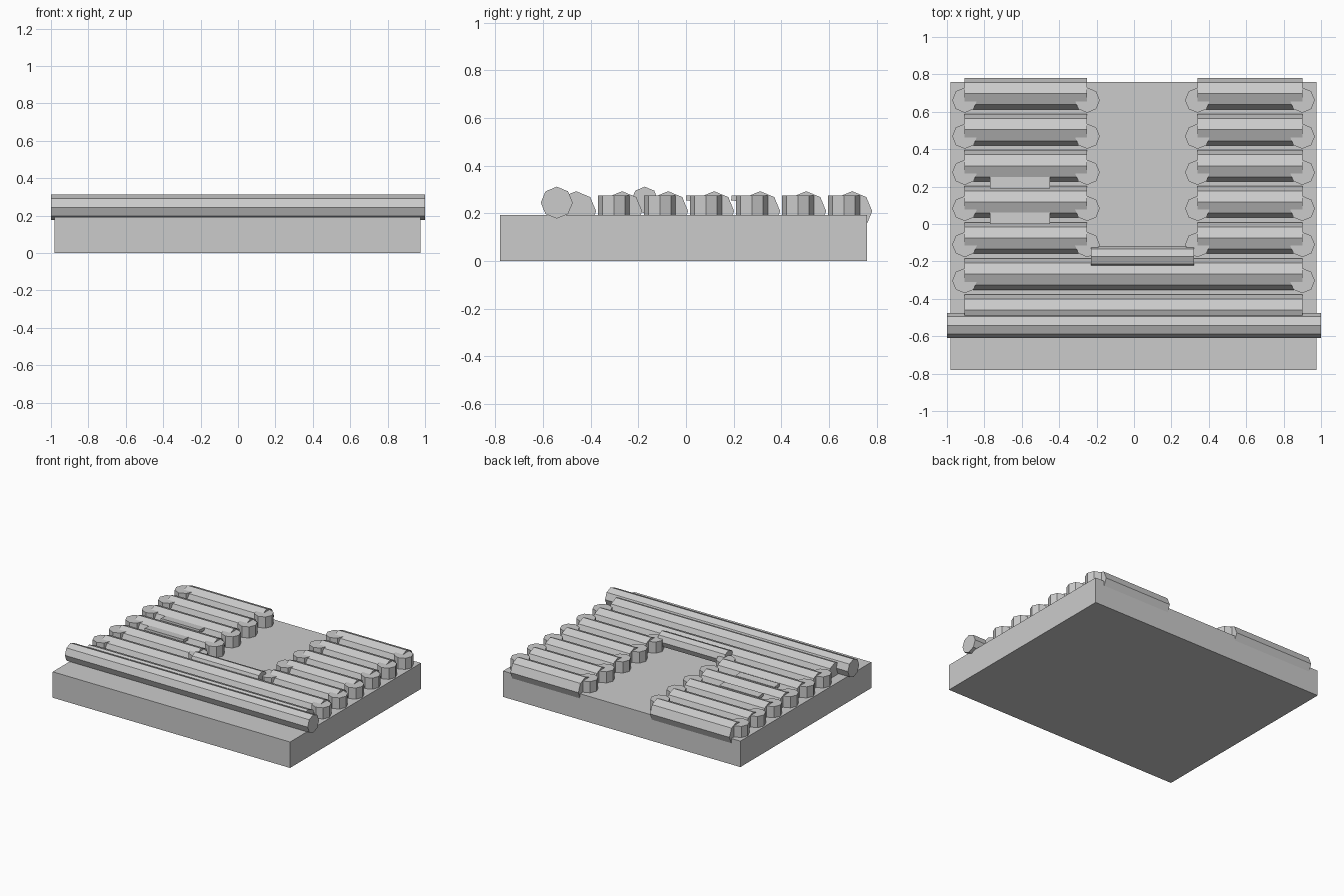
import bpy
import math
from mathutils import Matrix

default = bpy.data.objects.get("Cube")
if default:
    bpy.data.objects.remove(default, do_unlink=True)

GREY = (0.6, 0.6, 0.6, 1.0)
stone = bpy.data.materials.new("plain grey")
stone.diffuse_color = GREY
stone.use_nodes = True
stone.node_tree.nodes["Principled BSDF"].inputs["Base Color"].default_value = GREY


def finish(name):
    obj = bpy.context.object
    obj.name = name
    obj.data.materials.append(stone)
    return obj


def box(name, x0, x1, y0, y1, z0, z1):
    bpy.ops.mesh.primitive_cube_add(size=1)
    obj = finish(name)
    obj.data.transform(Matrix.Diagonal((x1 - x0, y1 - y0, z1 - z0, 1)))
    obj.location = ((x0 + x1) / 2, (y0 + y1) / 2, (z0 + z1) / 2)
    return obj


def log(name, x0, x1, y, z, r):
    """Eight-sided bar lying along x, with an edge on top."""
    bpy.ops.mesh.primitive_cylinder_add(vertices=8, radius=r, depth=x1 - x0)
    obj = finish(name)
    obj.data.transform(Matrix.Rotation(math.pi / 2, 4, 'Y'))
    obj.location = ((x0 + x1) / 2, y, z)


def post(name, x, y):
    """Short eight-sided upright at the end of a log."""
    z0, z1 = 0.15, 0.276
    bpy.ops.mesh.primitive_cylinder_add(
        vertices=8, radius=0.067, depth=z1 - z0, location=(x, y, (z0 + z1) / 2))
    finish(name)


# Slab underneath
box("base_slab", -0.98, 0.975, -0.78, 0.76, 0, 0.193)

# Rows of logs, split by the open bay except for the front two
LEFT_END, RIGHT_END = -0.905, 0.9
BAY = (-0.25, 0.34)
for row in range(7):
    y = 0.697 - 0.193 * row
    if row < 5:
        spans = [(LEFT_END, BAY[0]), (BAY[1], RIGHT_END)]
    else:
        spans = [(LEFT_END, RIGHT_END)]
    for part, (x0, x1) in enumerate(spans):
        log(f"row_log_{row}_{part}", x0, x1, y, 0.209, 0.084)
        if row < 6:
            for side, x in enumerate((x0, x1)):
                post(f"end_post_{row}_{part}_{side}", x, y - 0.035)

# Long front log and the short one closing the bay
log("front_log", -1, 1, -0.542, 0.245, 0.067)
log("bay_log", -0.23, 0.32, -0.173, 0.256, 0.056)

# Small slats bridging two of the gaps
for i, y in enumerate((0.22, 0.03)):
    slat = box(f"slat_{i}", -0.77, -0.45, y - 0.03, y + 0.03, 0.252, 0.274)
    slat.rotation_euler.x = math.radians(-4)
